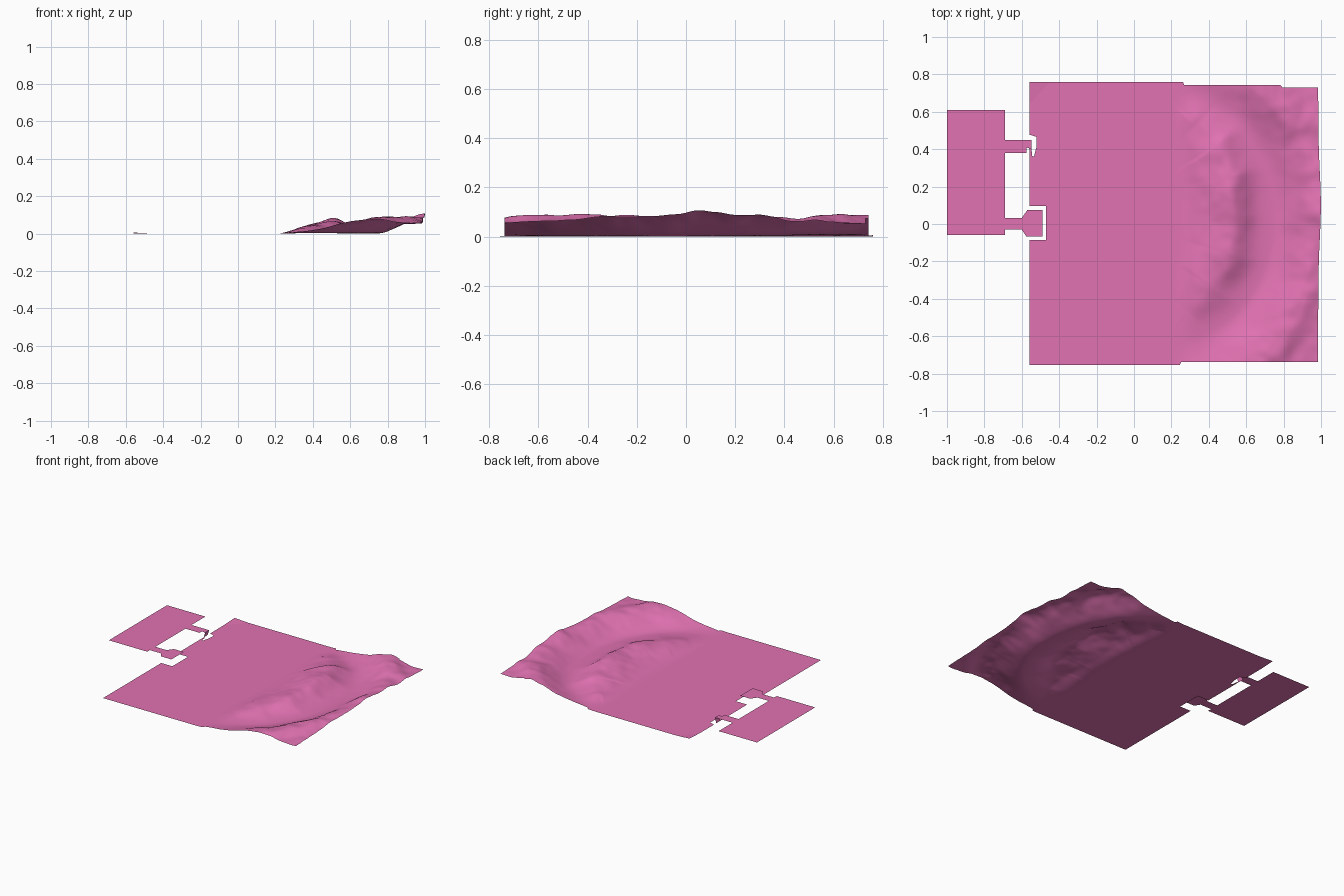
import bpy, math
from mathutils import Vector, noise

if "Cube" in bpy.data.objects:
    bpy.data.objects.remove(bpy.data.objects["Cube"])

pink = bpy.data.materials.new("pink")
pink.diffuse_color = (0.76, 0.17, 0.45, 1)
pink.use_nodes = True
pink.node_tree.nodes["Principled BSDF"].inputs["Base Color"].default_value = pink.diffuse_color


def make(name, verts, faces, smooth=False):
    me = bpy.data.meshes.new(name)
    me.from_pydata(verts, [], faces)
    me.materials.append(pink)
    ob = bpy.data.objects.new(name, me)
    bpy.context.collection.objects.link(ob)
    for p in me.polygons:
        p.use_smooth = smooth
    return ob


def flat(name, pts, z=0):
    return make(name, [(x, y, z) for x, y in pts], [list(range(len(pts)))])


def smoothstep(v, a, b):
    t = min(1, max(0, (v - a) / (b - a)))
    return t * t * (3 - 2 * t)


# Flat plain with two socket notches in its left edge
flat("flat_plain", [
    (-0.56, -0.755), (0.2, -0.755), (0.2, 0.76), (-0.45, 0.76), (-0.56, 0.64),
    (-0.56, 0.478), (-0.52, 0.465), (-0.522, 0.41), (-0.535, 0.36), (-0.545, 0.365),
    (-0.548, 0.405), (-0.56, 0.405),
    (-0.56, 0.095), (-0.47, 0.095), (-0.47, -0.085), (-0.56, -0.085)])

# Slightly turned-up far corner of the plain
make("raised_corner", [(-0.45, 0.76, 0), (-0.56, 0.76, 0.006), (-0.56, 0.64, 0)], [(0, 1, 2)])

# Separate raised platform with two tabs reaching for the sockets
DECK = 0.038
flat("side_platform", [
    (-1, -0.06), (-0.69, -0.06), (-0.69, -0.03), (-0.60, -0.03), (-0.575, -0.068),
    (-0.49, -0.068), (-0.49, 0.075), (-0.57, 0.075), (-0.60, 0.033), (-0.69, 0.033),
    (-0.69, 0.38), (-0.575, 0.38), (-0.575, 0.41), (-0.548, 0.40), (-0.548, 0.45),
    (-0.69, 0.45), (-0.69, 0.61), (-1, 0.61)], DECK)

# Small drop at the end of the upper tab
make("tab_drop", [(-0.548, 0.405, DECK), (-0.548, 0.45, DECK), (-0.56, 0.45, 0), (-0.56, 0.405, 0)],
     [(0, 1, 2, 3)])

# Crescent ridge crest: x, y, height
CREST = [Vector(p) for p in (
    (0.29, -0.47, 0.015), (0.41, -0.33, 0.045), (0.50, -0.15, 0.065), (0.52, 0.05, 0.07),
    (0.51, 0.25, 0.075), (0.44, 0.42, 0.06), (0.33, 0.53, 0.025))]


def ridge(x, y):
    best = (9, 0, 0)
    p = Vector((x, y))
    for a, b in zip(CREST, CREST[1:]):
        ab = (b - a).to_2d()
        t = min(1, max(0, (p - a.to_2d()).dot(ab) / ab.length_squared))
        q = a.lerp(b, t)
        d = p - q.to_2d()
        best = min(best, (d.length, q.z, ab.x * d.y - ab.y * d.x))
    d, h, side = best
    width = 0.17 if side > 0 else 0.11
    return h * math.exp(-(d / width) ** 2)


def height(x, y):
    start = smoothstep(x, 0.2, 0.34)
    n = noise.fractal(Vector((x * 4, y * 4, 3.1)), 1.1, 2.0, 3)
    r = math.hypot((x - 0.2) / 0.56, (y - 0.02) / 0.66)
    rim = smoothstep(r, 0.97, 1.40) * (0.02 + 0.06 * smoothstep(x, 0.25, 0.75))
    # outer corners sag beyond the rim, one swell stands on the right edge
    rim -= 0.022 * smoothstep(r, 1.42, 1.65)
    rim += 0.022 * smoothstep(r, 1.1, 1.4) * math.exp(-((y - 0.1) / 0.2) ** 2)
    z = start * (rim + ridge(x, y))
    return max(0, z * (1 + 0.3 * n)) + 0.0005 * start


# Hilly end: valley between the ridge and the outer rim
COLS, ROWS = 90, 150
verts, faces = [], []
for i in range(COLS + 1):
    x = 0.2 + 0.785 * i / COLS
    top = 0.76 if x < 0.266 else 0.742 if x < 0.788 else 0.73
    low = -0.755 if x < 0.25 else -0.738
    for j in range(ROWS + 1):
        y = low + (top - low) * j / ROWS
        wob = 0.014 * math.exp(-((y - 0.1) / 0.25) ** 2) * smoothstep(x, 0.8, 0.985)
        verts.append((x + wob, y, height(x, y)))
for i in range(COLS):
    for j in range(ROWS):
        a = i * (ROWS + 1) + j
        b = a + ROWS + 1
        faces.append((a, b, b + 1, a + 1))
make("hills", verts, faces, True)
